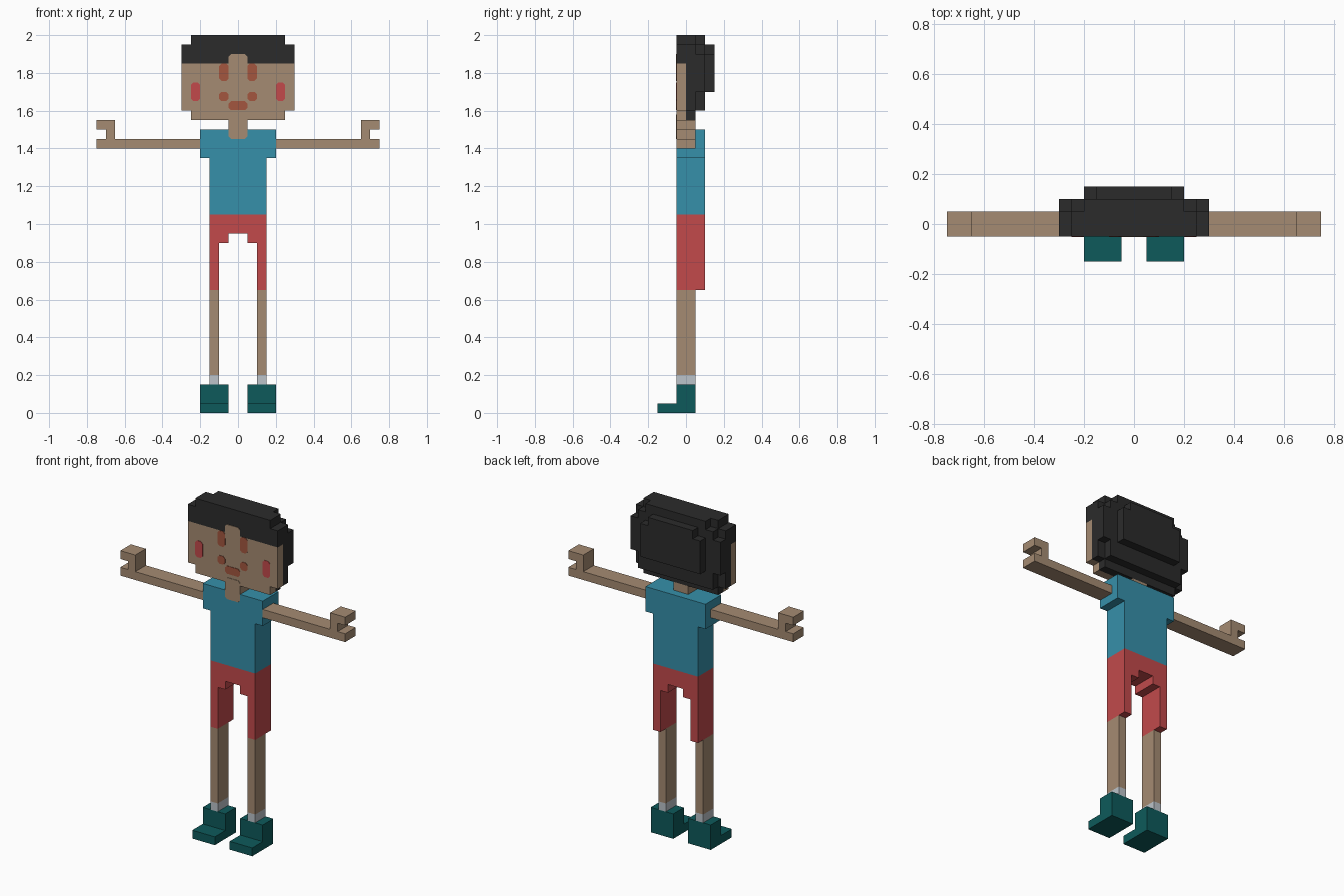
import bpy, bmesh

if "Cube" in bpy.data.objects:
    bpy.data.objects.remove(bpy.data.objects["Cube"])


def material(name, hex_code):
    """Flat colour material from an sRGB hex code."""
    srgb = [int(hex_code[i:i + 2], 16) / 255 for i in (0, 2, 4)]
    lin = [c / 12.92 if c <= 0.04045 else ((c + 0.055) / 1.055) ** 2.4 for c in srgb]
    m = bpy.data.materials.new(name)
    m.diffuse_color = (*lin, 1)
    m.use_nodes = True
    m.node_tree.nodes["Principled BSDF"].inputs["Base Color"].default_value = m.diffuse_color
    return m


SKIN = material("skin", "A58B72")
HAIR = material("black hair", "2B2B2B")
SHIRT = material("blue cloth", "3690AA")
RED = material("red", "C24A4B")
SHOE = material("dark teal", "0D5A5B")
SOCK = material("light grey", "BCC4CA")
BROWN = material("red brown", "A3563F")


def prism(name, outline, lo, hi, mat, axis="y", mirror=False):
    """Extrude an outline along y (points are x, z) or along x (points are y, z)."""
    bm = bmesh.new()
    for s in ((1, -1) if mirror else (1,)):
        rings = []
        for d in (lo, hi):
            rings.append([bm.verts.new((s * a, d, b) if axis == "y" else (s * d, a, b))
                          for a, b in outline])
        bm.faces.new(rings[0])
        bm.faces.new(rings[1])
        n = len(outline)
        for i in range(n):
            j = (i + 1) % n
            bm.faces.new((rings[0][i], rings[0][j], rings[1][j], rings[1][i]))
    bmesh.ops.recalc_face_normals(bm, faces=bm.faces)
    mesh = bpy.data.meshes.new(name)
    bm.to_mesh(mesh)
    bm.free()
    mesh.materials.append(mat)
    ob = bpy.data.objects.new(name, mesh)
    bpy.context.collection.objects.link(ob)
    return ob


def rect(x0, x1, z0, z1):
    return [(x0, z0), (x1, z0), (x1, z1), (x0, z1)]


def steps(top, rows):
    """Symmetric stepped outline; rows are (half width, bottom z) going down."""
    half = []
    z = top
    for w, bottom in rows:
        half += [(w, z), (w, bottom)]
        z = bottom
    return half + [(-x, z) for x, z in reversed(half)]


def patch(name, x0, x1, z0, z1, mat, mirror=False):
    """Thin plate with clipped corners on the front surface."""
    c = 0.013
    pts = [(x0 + c, z0), (x1 - c, z0), (x1, z0 + c), (x1, z1 - c),
           (x1 - c, z1), (x0 + c, z1), (x0, z1 - c), (x0, z0 + c)]
    return prism(name, pts, -0.053, -0.049, mat, mirror=mirror)


# Head: flat face slab with stepped hair layers behind it
prism("face", steps(1.85, [(0.3, 1.6), (0.25, 1.55)]), -0.05, 0, SKIN)
prism("hair_fringe", steps(2.0, [(0.25, 1.95), (0.3, 1.85)]), -0.05, 0, HAIR)
prism("hair_middle", steps(2.0, [(0.25, 1.95), (0.3, 1.6), (0.25, 1.55)]), 0, 0.05, HAIR)
prism("hair_back", steps(2.0, [(0.2, 1.95), (0.25, 1.9), (0.3, 1.7), (0.25, 1.6)]),
      0.05, 0.1, HAIR)
prism("hair_back_pad", steps(1.95, [(0.15, 1.9), (0.2, 1.7)]), 0.1, 0.15, HAIR)
prism("neck", rect(-0.05, 0.05, 1.5, 1.55), -0.05, 0.05, SKIN)

# Painted face details and skin patches
patch("eye", 0.05, 0.1, 1.757, 1.85, BROWN, True)
patch("cheek", 0.2, 0.25, 1.65, 1.75, RED, True)
patch("mouth_corner", 0.05, 0.1, 1.65, 1.7, BROWN, True)
patch("mouth", -0.05, 0.05, 1.603, 1.65, BROWN)
patch("forehead_patch", -0.05, 0.05, 1.8, 1.9, SKIN)
patch("neckline_patch", -0.05, 0.05, 1.45, 1.58, SKIN)

# Torso
prism("shirt", steps(1.5, [(0.2, 1.35), (0.15, 1.05)]), -0.05, 0.1, SHIRT)
shorts_half = [(0.15, 1.05), (0.15, 0.65), (0.1, 0.65), (0.1, 0.9), (0.05, 0.9), (0.05, 0.95)]
prism("shorts", shorts_half + [(-x, z) for x, z in reversed(shorts_half)], -0.05, 0.1, RED)

# Arms with hooked hands
prism("arm", [(0.2, 1.4), (0.75, 1.4), (0.75, 1.45), (0.7, 1.45), (0.7, 1.5), (0.75, 1.5),
              (0.75, 1.55), (0.65, 1.55), (0.65, 1.45), (0.2, 1.45)],
      -0.05, 0.05, SKIN, mirror=True)

# Legs, socks and shoes
prism("leg", rect(0.1, 0.15, 0.2, 0.65), -0.05, 0.05, SKIN, mirror=True)
prism("sock", rect(0.1, 0.15, 0.15, 0.2), -0.05, 0.05, SOCK, mirror=True)
prism("shoe", [(-0.15, 0), (0.05, 0), (0.05, 0.15), (-0.05, 0.15), (-0.05, 0.05), (-0.15, 0.05)],
      0.05, 0.2, SHOE, axis="x", mirror=True)
